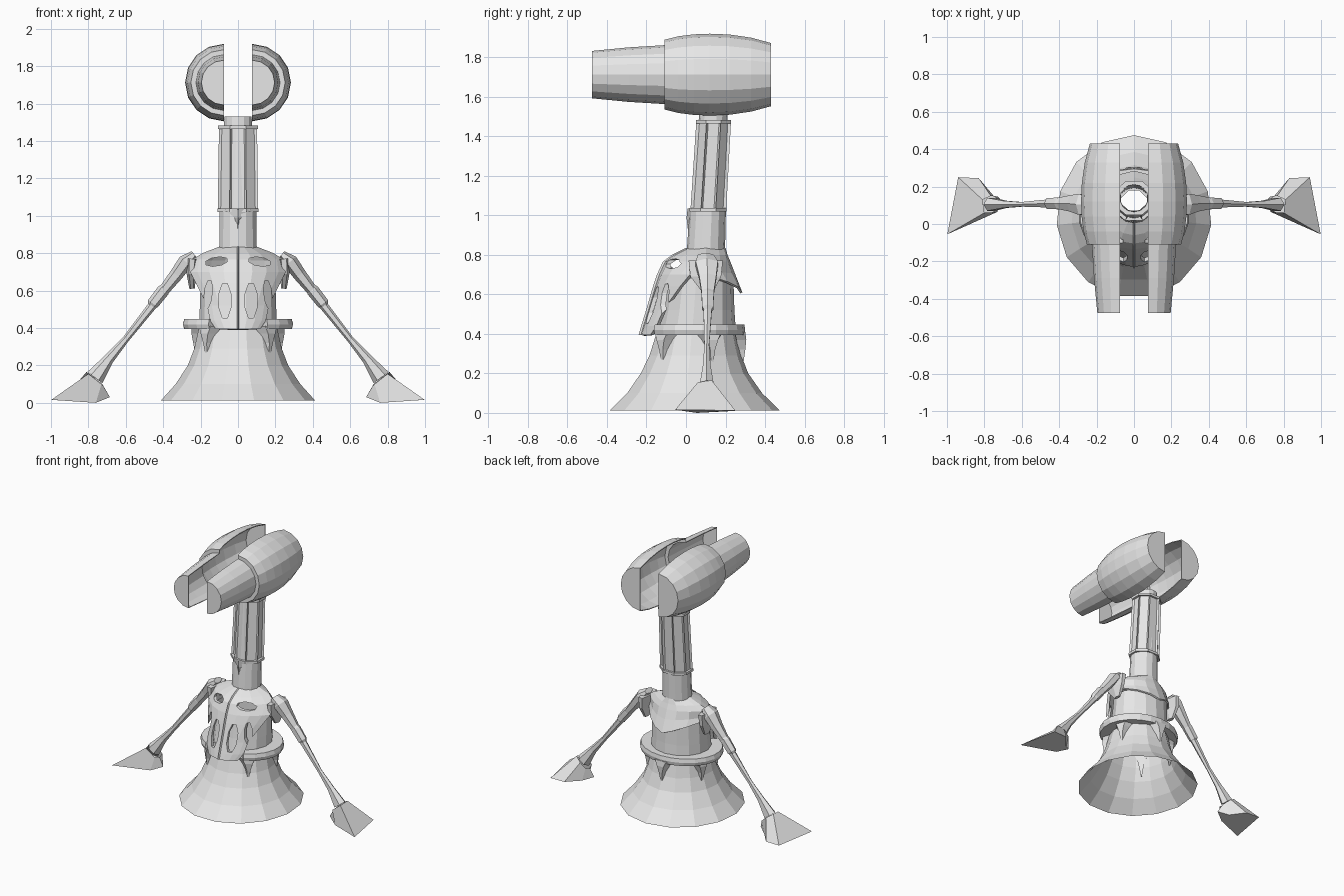
import bpy, bmesh, math
from mathutils import Vector

if "Cube" in bpy.data.objects:
    bpy.data.objects.remove(bpy.data.objects["Cube"])

grey = bpy.data.materials.new("light grey")
grey.diffuse_color = (0.8, 0.8, 0.8, 1)
grey.use_nodes = True
grey.node_tree.nodes["Principled BSDF"].inputs["Base Color"].default_value = grey.diffuse_color


def make(name, bm):
    bmesh.ops.recalc_face_normals(bm, faces=bm.faces)
    me = bpy.data.meshes.new(name)
    bm.to_mesh(me)
    bm.free()
    me.materials.append(grey)
    ob = bpy.data.objects.new(name, me)
    bpy.context.collection.objects.link(ob)
    return ob


def loft(name, rings, closed=True, caps=(False, False), inset=None):
    """Skin a list of point rings; optionally recess the side faces."""
    bm = bmesh.new()
    rows = [[bm.verts.new(p) for p in r] for r in rings]
    n = len(rows[0])
    faces = []
    for a, b in zip(rows, rows[1:]):
        for i in range(n if closed else n - 1):
            j = (i + 1) % n
            faces.append(bm.faces.new((a[i], a[j], b[j], b[i])))
    for on, r in zip(caps, (rows[0], rows[-1])):
        if on:
            bm.faces.new(r)
    if inset:
        bmesh.ops.recalc_face_normals(bm, faces=bm.faces)
        bmesh.ops.inset_individual(bm, faces=faces, thickness=inset[0], depth=inset[1])
    return make(name, bm)


def oval(rx, ry, cy, z, n, start=90):
    return [(rx * math.cos(math.radians(start) + i * math.tau / n),
             cy + ry * math.sin(math.radians(start) + i * math.tau / n), z) for i in range(n)]


def limb(name, sections, n=6):
    """Tube in the xz plane: sections are (x, y, z, half thickness, half depth)."""
    rings = []
    for k, (x, y, z, t, d) in enumerate(sections):
        a, b = sections[max(k - 1, 0)], sections[min(k + 1, len(sections) - 1)]
        dirn = Vector((b[0] - a[0], 0, b[2] - a[2])).normalized()
        side = Vector((-dirn.z, 0, dirn.x))
        rings.append([Vector((x, y, z)) + side * t * math.cos(i * math.tau / n)
                      + Vector((0, d, 0)) * math.sin(i * math.tau / n) for i in range(n)])
    return loft(name, rings, caps=(True, True))


def mirror(ob):
    ob.modifiers.new("mirror", "MIRROR")
    return ob


def thicken(ob, t):
    m = ob.modifiers.new("thickness", "SOLIDIFY")
    m.thickness = t
    m.offset = -1
    return ob


# Flared skirt, open below
loft("skirt", [oval(0.415, 0.435, 0.04, 0.012, 15), oval(0.335, 0.345, 0.04, 0.10, 15),
               oval(0.27, 0.275, 0.04, 0.20, 15), oval(0.235, 0.235, 0.045, 0.29, 15),
               oval(0.21, 0.205, 0.05, 0.40, 15)])

# Waist tube
loft("waist", [oval(0.21, 0.205, 0.05, 0.38, 15), oval(0.205, 0.185, 0.06, 0.52, 15),
               oval(0.20, 0.17, 0.07, 0.68, 15)])

# Belt: a flat ring left open at the front
belt = []
for i in range(19):
    a = math.radians(-58 + i * 296 / 18)
    c, s = math.cos(a), math.sin(a)
    belt.append([(rx * c, 0.05 + ry * s, z) for rx, ry, z in
                 ((0.2, 0.19, 0.395), (0.29, 0.245, 0.395), (0.298, 0.25, 0.42),
                  (0.29, 0.245, 0.447), (0.2, 0.19, 0.447))])
loft("belt", belt, caps=(True, True))


# Spikes hanging from the belt
def spike(name, angle):
    a = math.radians(angle)
    out, tan = Vector((math.cos(a), math.sin(a), 0)), Vector((-math.sin(a), math.cos(a), 0))
    base = Vector((0, 0.05, 0))
    rings = []
    for w, r0, r1, z in ((0.075, 0.195, 0.25, 0.41), (0.045, 0.205, 0.255, 0.37),
                         (0.022, 0.215, 0.25, 0.32), (0.004, 0.228, 0.236, 0.22)):
        rings.append([base + out * r + tan * t + Vector((0, 0, z))
                      for r, t in ((r0, -w), (r0, w), (r1, w * 0.6), (r1, -w * 0.6))])
    return loft(name, rings, caps=(True, True))


mirror(spike("front_spike", -45))
mirror(spike("side_spike", 20))
spike("back_spike", 90)

# Chest plate: rows of (z, half width, front y, edge y)
rows = [(0.835, 0.10, 0.01, 0.10), (0.80, 0.19, -0.06, 0.10), (0.765, 0.245, -0.105, 0.08),
        (0.70, 0.255, -0.135, 0.02), (0.64, 0.225, -0.155, -0.03), (0.52, 0.165, -0.19, -0.115),
        (0.44, 0.15, -0.215, -0.15), (0.395, 0.12, -0.228, -0.18)]
us = (-1, -0.85, -0.6, -0.3, 0, 0.3, 0.6, 0.85, 1)
chest = loft("chest_plate", [[(w * u, yf + (ye - yf) * abs(u) ** 2.2, z) for u in us]
                             for z, w, yf, ye in rows], closed=False)
thicken(chest, 0.02)

# Openings cut through the chest plate
bm = bmesh.new()
for s in (-1, 1):
    for x, z, rx, rz, tilt in ((0.115, 0.755, 0.062, 0.024, -0.15), (0.07, 0.545, 0.034, 0.10, 0.0),
                               (0.16, 0.58, 0.022, 0.08, 0.12)):
        pts = []
        for i in range(8):
            a = (i + 0.5) * math.tau / 8
            px, pz = rx * math.cos(a), rz * math.sin(a)
            pts.append((s * (x + px * math.cos(tilt) - pz * math.sin(tilt)),
                        z + px * math.sin(tilt) + pz * math.cos(tilt)))
        f = [bm.verts.new((p, -0.4, q)) for p, q in pts]
        b = [bm.verts.new((p, 0.05, q)) for p, q in pts]
        bm.faces.new(f)
        bm.faces.new(b)
        for i in range(8):
            j = (i + 1) % 8
            bm.faces.new((f[i], f[j], b[j], b[i]))
cutter = make("chest_cutter", bm)
cutter.hide_render = True
cutter.hide_viewport = True
cut = chest.modifiers.new("openings", "BOOLEAN")
cut.operation = "DIFFERENCE"
cut.object = cutter

# Central seam ridge
loft("chest_ridge", [[(-0.006, y, z), (0, y - 0.012, z), (0.006, y, z)] for z, w, y, e in rows],
     closed=False)

# Back cape, dropping to a point in the middle
cape_rows = [(0.835, 0.10, 0.20, 0.10, 0), (0.80, 0.19, 0.21, 0.10, 0), (0.765, 0.245, 0.225, 0.08, 0),
             (0.72, 0.25, 0.25, 0.06, 0.02), (0.70, 0.245, 0.285, 0.08, 0.09)]
cape = loft("back_cape", [[(w * u, yb + (ye - yb) * abs(u) ** 2, z - drop * (1 - abs(u)))
                           for u in us] for z, w, yb, ye, drop in cape_rows], closed=False)
thicken(cape, 0.012)

# Side panels below the shoulders
mirror(limb("side_panel", [(0.245, 0.10, 0.77, 0.03, 0.10), (0.25, 0.10, 0.69, 0.025, 0.09),
                           (0.245, 0.11, 0.61, 0.015, 0.03)]))

# Lower neck and inner tube, leaning back
loft("lower_neck", [oval(0.102, 0.097, 0.10, 0.80, 14), oval(0.10, 0.092, 0.11, 1.03, 14)])
loft("neck_tube", [oval(0.088, 0.082, 0.11, 1.0, 14), oval(0.075, 0.072, 0.14, 1.53, 14)])

# Upper neck sleeve with recessed panels, and its two collars
loft("neck_sleeve", [oval(0.117, 0.098, 0.113, 1.025, 8, 22.5), oval(0.11, 0.095, 0.14, 1.475, 8, 22.5)],
     inset=(0.013, -0.013))
for name, z, cy, r in (("neck_lower_collar", 1.02, 0.112, 0.12), ("neck_upper_collar", 1.465, 0.139, 0.115)):
    loft(name, [oval(0.085, 0.08, cy, z, 8, 22.5), oval(r, r - 0.018, cy, z, 8, 22.5),
                oval(r, r - 0.018, cy, z + 0.018, 8, 22.5), oval(0.075, 0.072, cy, z + 0.018, 8, 22.5)])
# Pointed tab on the neck front
loft("neck_tab", [[(-w, 0.03, z), (0, y, z), (w, 0.03, z)] for w, y, z in
                  ((0.07, 0.008, 1.035), (0.03, 0.003, 0.99), (0.012, 0.005, 0.96), (0.002, 0.01, 0.925))],
     closed=False)

# Arms: upper arm, elbow cuff, forearm
mirror(limb("upper_arm", [(0.235, 0.10, 0.795, 0.02, 0.045), (0.28, 0.105, 0.755, 0.04, 0.065),
                          (0.33, 0.11, 0.685, 0.036, 0.05), (0.405, 0.11, 0.59, 0.028, 0.033)]))
mirror(limb("elbow_cuff", [(0.385, 0.11, 0.62, 0.025, 0.03), (0.40, 0.11, 0.60, 0.034, 0.036),
                           (0.455, 0.11, 0.53, 0.032, 0.033), (0.465, 0.11, 0.515, 0.02, 0.02)]))
mirror(limb("forearm", [(0.45, 0.11, 0.53, 0.024, 0.025), (0.60, 0.105, 0.34, 0.018, 0.014),
                        (0.69, 0.105, 0.235, 0.028, 0.022), (0.765, 0.105, 0.135, 0.05, 0.04)]))

# Flared hands, flat at the base
wrist = [(0.80, 0.06, 0.155), (0.81, 0.13, 0.165), (0.765, 0.15, 0.135),
         (0.725, 0.145, 0.10), (0.72, 0.105, 0.09), (0.73, 0.065, 0.10)]
base = [(0.998, -0.055, 0.016), (0.94, 0.25, 0.012), (0.83, 0.245, 0.01),
        (0.75, 0.15, 0.005), (0.685, 0.10, 0.03), (0.76, 0.055, 0.0)]
mirror(loft("hand", [wrist, base], caps=(False, True)))

# Split head: two hollow half barrels, open toward the middle
profile = [(-0.475, 0.12), (-0.29, 0.138), (-0.11, 0.149), (-0.11, 0.176), (-0.04, 0.194), (0.04, 0.204),
           (0.12, 0.207), (0.22, 0.203), (0.33, 0.187), (0.43, 0.16)]
head = loft("head_half", [[(0.076 + r * math.sin(i * math.pi / 8), y, 1.712 + r * math.cos(i * math.pi / 8))
                           for i in range(9)] for y, r in profile], closed=False, caps=(True, True))
mirror(thicken(head, 0.006))
